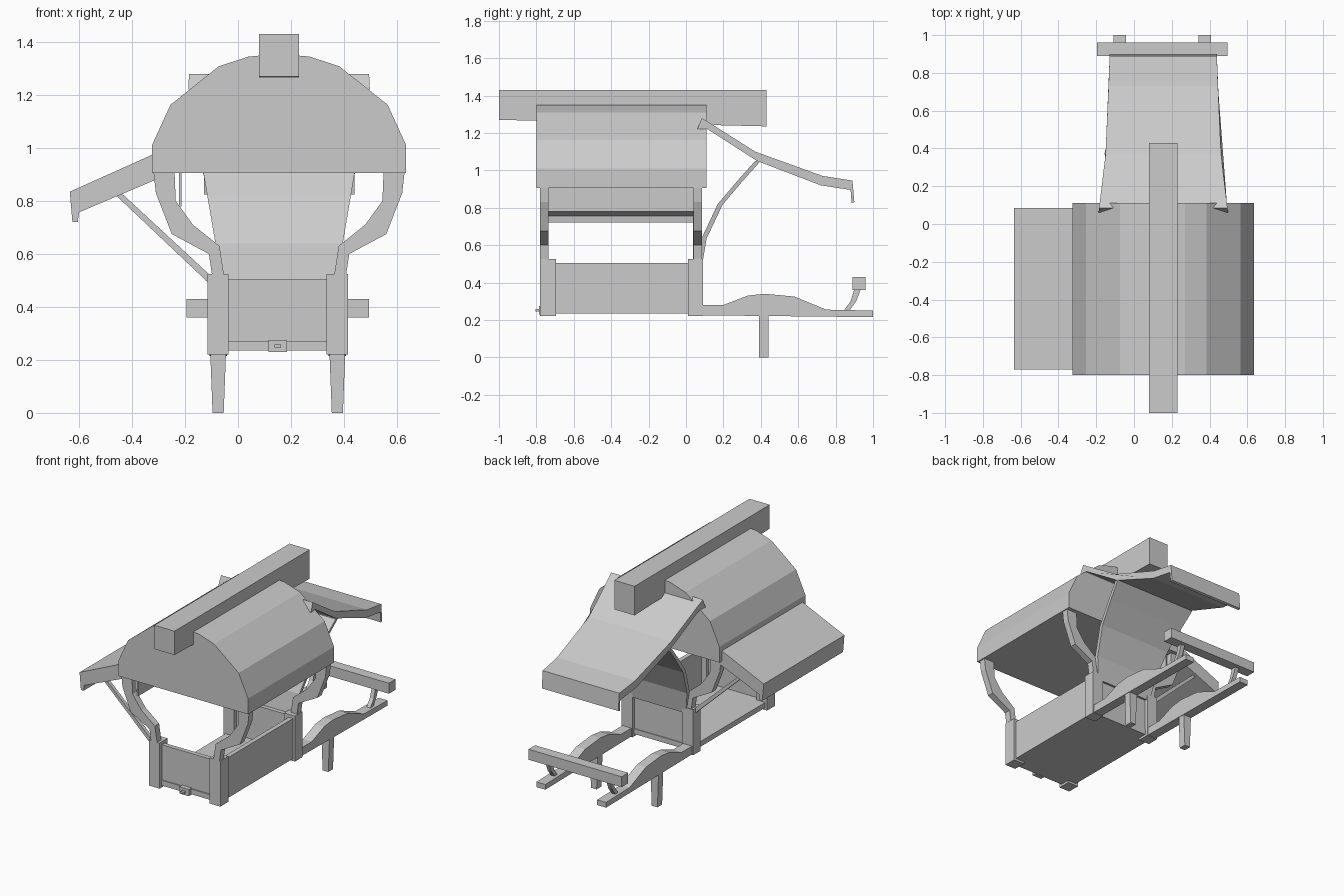
import bpy, bmesh
from mathutils import Vector

cube = bpy.data.objects.get("Cube")
if cube:
    bpy.data.objects.remove(cube, do_unlink=True)

CX = 0.155            # centre line of the cart

grey = bpy.data.materials.new("plain grey")
grey.use_nodes = True
colour = (0.6, 0.6, 0.6, 1)
grey.diffuse_color = colour
grey.node_tree.nodes["Principled BSDF"].inputs["Base Color"].default_value = colour


def loft(name, rings):
    """Join matching rings of points into a closed, flat-faced solid."""
    bm = bmesh.new()
    rows = [[bm.verts.new(p) for p in ring] for ring in rings]
    n = len(rows[0])
    for a, b in zip(rows, rows[1:]):
        for i in range(n):
            j = (i + 1) % n
            bm.faces.new((a[i], a[j], b[j], b[i]))
    bm.faces.new(rows[0])
    bm.faces.new(rows[-1])
    bmesh.ops.recalc_face_normals(bm, faces=bm.faces)
    mesh = bpy.data.meshes.new(name)
    bm.to_mesh(mesh)
    bm.free()
    mesh.materials.append(grey)
    obj = bpy.data.objects.new(name, mesh)
    bpy.context.collection.objects.link(obj)
    return obj


def prism_y(name, xz, y0, y1):
    return loft(name, [[(x, y, z) for x, z in xz] for y in (y0, y1)])


def prism_x(name, yz, x0, x1):
    return loft(name, [[(x, y, z) for y, z in yz] for x in (x0, x1)])


def box(name, x0, x1, y0, y1, z0, z1):
    return prism_x(name, [(y0, z0), (y1, z0), (y1, z1), (y0, z1)], x0, x1)


def flared(name, yz, half):
    """Side profile whose half width depends on y and z."""
    return loft(name, [[(CX + s * half(y, z), y, z) for y, z in yz] for s in (-1, 1)])


def mirror_x(points):
    return [(2 * CX - x, z) for x, z in points]


# Roof: arched canopy with a ridge beam
arch = [(-0.325, 0.905), (-0.325, 1.01), (-0.255, 1.163), (-0.073, 1.308), (0.04, 1.345)]
prism_y("canopy", arch + [(CX, 1.355)] + mirror_x(arch)[::-1], -0.8, 0.11)
prism_x("ridge_beam", [(-1, 1.27), (0.43, 1.235), (0.43, 1.43), (-1, 1.43)], 0.08, 0.23)

# Side awning with its turned-down lip, valance and struts
prism_y("side_awning", [(-0.3, 0.985), (-0.635, 0.835), (-0.625, 0.72), (-0.605, 0.72),
                        (-0.6, 0.757), (-0.24, 0.91)], -0.77, 0.085)
box("side_valance", -0.222, -0.214, -0.75, 0.065, 0.78, 0.91)
for label, y in (("front", -0.75), ("back", 0.05)):
    prism_y(label + "_strut", [(-0.465, 0.825), (-0.435, 0.825), (-0.1, 0.515), (-0.1, 0.48)],
            y - 0.012, y + 0.012)

# Back awning, narrowing toward its drooping lip
awning = [(0.085, 1.28), (0.37, 1.1), (0.73, 0.97), (0.89, 0.945), (0.9, 0.83), (0.885, 0.825),
          (0.88, 0.895), (0.72, 0.92), (0.38, 1.05), (0.115, 1.22), (0.06, 1.22)]
flared("back_awning", awning,
       lambda y, z: 0.35 - 0.12 * min(y, 0.4) - 0.037 * max(y - 0.4, 0))

# Curved sheet rising from the back panel to the awning
path = [Vector(p) for p in ((0.06, 0.49), (0.085, 0.64), (0.17, 0.82), (0.28, 0.95), (0.37, 1.05))]
sheet = path + [p + Vector((0.025, -0.005)) for p in reversed(path)]
flared("back_sheet", sheet, lambda y, z: 0.22 + 0.17 * (z - 0.52))

# Bent canopy supports and square corner posts
support = [(-0.32, 0.92), (-0.31, 0.83), (-0.25, 0.675), (-0.11, 0.6), (-0.095, 0.5),
           (-0.05, 0.5), (-0.07, 0.63), (-0.17, 0.71), (-0.235, 0.8), (-0.24, 0.92)]
for side, flip in (("right", False), ("left", True)):
    outline = mirror_x(support) if flip else support
    x0, x1 = (0.335, 0.415) if flip else (-0.115, -0.035)
    mid = (x0 + x1) / 2
    for end, y0, y1 in (("front", -0.78, -0.695), ("back", 0.01, 0.09)):
        sy = -0.78 if end == "front" else 0.04
        prism_y(f"{end}_{side}_support", outline, sy, sy + 0.045)
        box(f"{end}_{side}_post", x0, x1, y0, y1, 0.22, 0.525)

    # Shaft with an arched top, its leg and the handle bracket
    prism_x(side + "_shaft", [(0.08, 0.225), (0.08, 0.28), (0.2, 0.28), (0.33, 0.33), (0.42, 0.34),
                              (0.58, 0.325), (0.75, 0.255), (1, 0.25), (1, 0.215)],
            mid - 0.033, mid + 0.033)
    loft(side + "_leg", [[(mid + a * w, 0.415 + b * 0.025, z)
                          for a, b in ((-1, -1), (1, -1), (1, 1), (-1, 1))]
                         for w, z in ((0.021, 0), (0.03, 0.235))])
    prism_x(side + "_bracket", [(0.84, 0.245), (0.88, 0.3), (0.9, 0.365), (0.935, 0.365),
                                (0.91, 0.3), (0.87, 0.245)], mid - 0.014, mid + 0.014)

box("handlebar", -0.195, 0.495, 0.89, 0.96, 0.36, 0.43)

# Cart body, open on the awning side
box("floor", -0.1, 0.4, -0.762, 0.07, 0.235, 0.27)
box("front_panel", -0.05, 0.35, -0.755, -0.725, 0.26, 0.505)
box("back_panel", -0.05, 0.35, 0.035, 0.065, 0.26, 0.505)
box("side_panel", 0.37, 0.4, -0.71, 0.03, 0.24, 0.505)

# Small latch on the front
box("latch_plate", 0.115, 0.185, -0.785, -0.755, 0.23, 0.275)
box("latch_pin", 0.138, 0.162, -0.805, -0.78, 0.246, 0.258)
